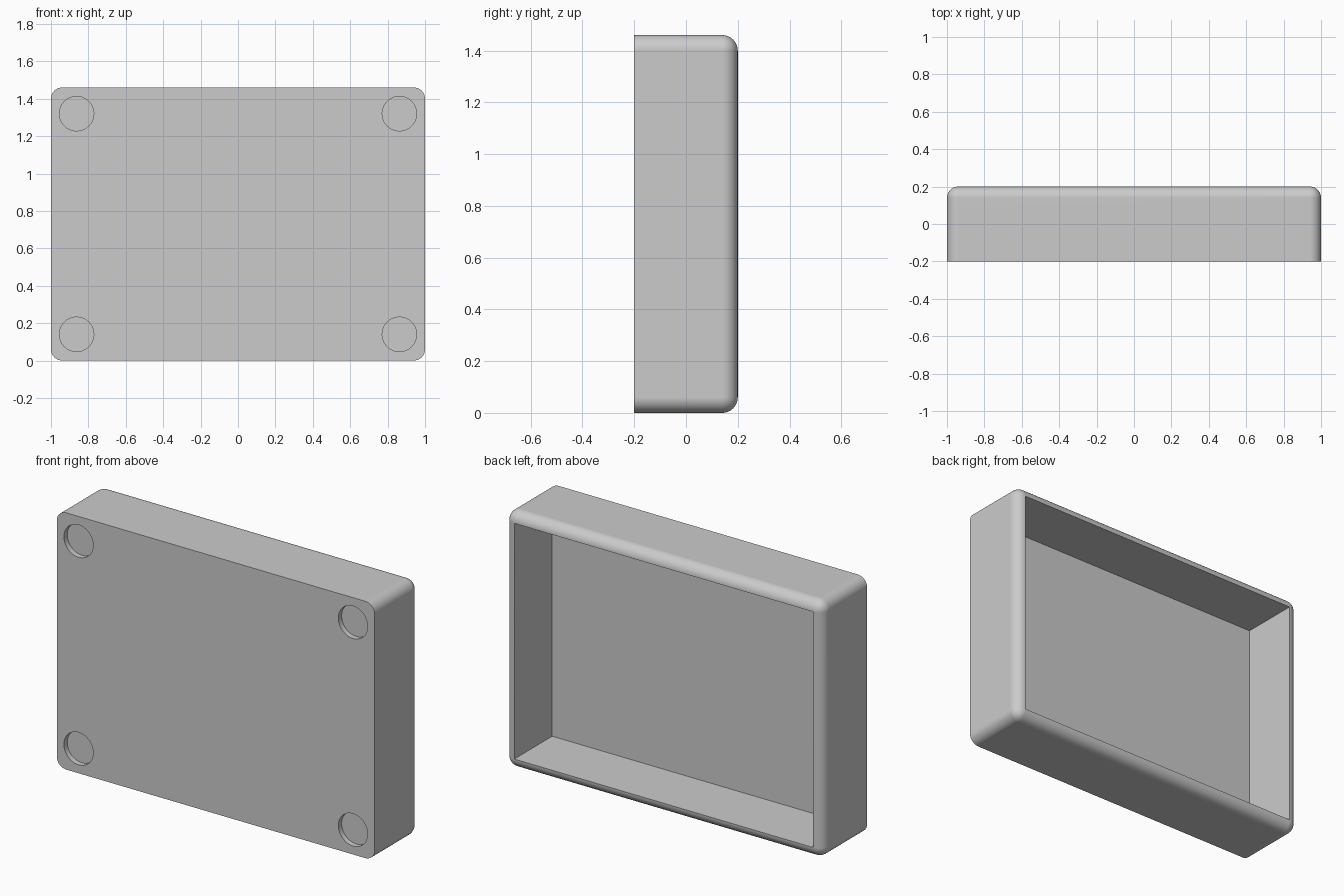
import bpy
import bmesh
from math import radians
from mathutils import Matrix, Vector

cube = bpy.data.objects.get("Cube")
if cube:
    bpy.data.objects.remove(cube, do_unlink=True)

WIDTH, DEPTH, HEIGHT = 2.0, 0.4, 1.46
WALL = 0.06            # also the radius of the rounded edges
HOLE_RADIUS, HOLE_DEPTH = 0.092, 0.03
HOLE_X, HOLE_Z = 0.863, 0.59

grey = bpy.data.materials.new("light grey")
grey.use_nodes = True
grey.diffuse_color = (0.6, 0.6, 0.6, 1)
grey.node_tree.nodes["Principled BSDF"].inputs["Base Color"].default_value = (0.6, 0.6, 0.6, 1)


def make_object(name, bm):
    mesh = bpy.data.meshes.new(name)
    bm.to_mesh(mesh)
    bm.free()
    mesh.materials.append(grey)
    obj = bpy.data.objects.new(name, mesh)
    bpy.context.collection.objects.link(obj)
    return obj


# Tray: a block with every edge rounded except those of the flat front
bm = bmesh.new()
bmesh.ops.create_cube(bm, size=1, matrix=Matrix.Translation((0, 0, HEIGHT / 2))
                      @ Matrix.Diagonal((WIDTH, DEPTH, HEIGHT, 1)))
rounded = [e for e in bm.edges if any(v.co.y > 0 for v in e.verts)]
bmesh.ops.bevel(bm, geom=rounded, offset=WALL, segments=10, profile=0.5, affect='EDGES')

# Cavity: push the flat back face inwards, leaving a rounded rim
back = max(bm.faces, key=lambda f: f.calc_area() * f.normal.y)
pushed = bmesh.ops.extrude_discrete_faces(bm, faces=[back])["faces"][0]
bmesh.ops.translate(bm, verts=pushed.verts, vec=Vector((0, WALL - DEPTH, 0)))
bmesh.ops.recalc_face_normals(bm, faces=bm.faces)
tray = make_object("tray", bm)

# Round recesses in the four front corners
bm = bmesh.new()
for x in (-HOLE_X, HOLE_X):
    for z in (-HOLE_Z, HOLE_Z):
        place = Matrix.Translation((x, -DEPTH / 2, HEIGHT / 2 + z)) @ Matrix.Rotation(radians(90), 4, 'X')
        bmesh.ops.create_cone(bm, cap_ends=True, segments=64, radius1=HOLE_RADIUS,
                              radius2=HOLE_RADIUS, depth=2 * HOLE_DEPTH, matrix=place)
cutter = make_object("recess_cutter", bm)
cutter.hide_render = True

cut = tray.modifiers.new("corner recesses", 'BOOLEAN')
cut.operation = 'DIFFERENCE'
cut.solver = 'EXACT'
cut.object = cutter

bpy.ops.object.select_all(action='DESELECT')
tray.select_set(True)
bpy.context.view_layer.objects.active = tray
bpy.ops.object.modifier_apply(modifier=cut.name)
bpy.data.objects.remove(cutter, do_unlink=True)

# Smooth rounded edges, crisp everywhere else
bpy.ops.object.shade_smooth_by_angle(angle=radians(30))
weighted = tray.modifiers.new("clean shading", 'WEIGHTED_NORMAL')
weighted.keep_sharp = True
